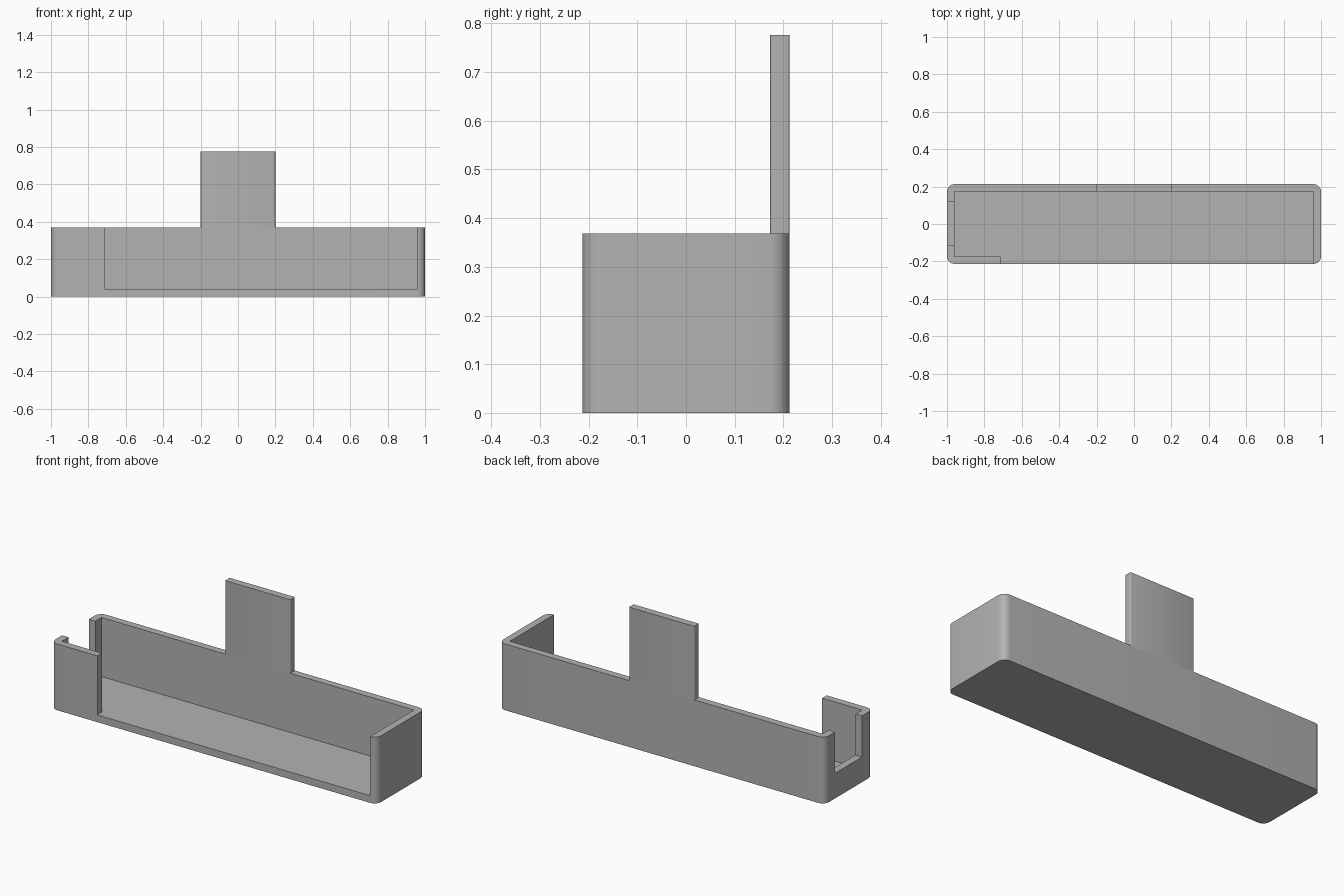
import bpy, bmesh, math
from mathutils import Vector

if "Cube" in bpy.data.objects:
    bpy.data.objects.remove(bpy.data.objects["Cube"])

HALF_Y, RIM, TOP, WALL = 0.213, 0.368, 0.776, 0.04

grey = bpy.data.materials.new("plain grey")
grey.use_nodes = True
colour = (0.45, 0.45, 0.45, 1)
grey.diffuse_color = colour
grey.node_tree.nodes["Principled BSDF"].inputs["Base Color"].default_value = colour


def box(name, low, high, radius=0, segments=8):
    """Box between two corners, with optionally rounded vertical edges."""
    low, high = Vector(low), Vector(high)
    bm = bmesh.new()
    bmesh.ops.create_cube(bm, size=1)
    for v in bm.verts:
        v.co = (low + high) / 2 + v.co * (high - low)
    if radius:
        upright = [e for e in bm.edges
                   if abs(e.verts[0].co.z - e.verts[1].co.z) > 0.01]
        bmesh.ops.bevel(bm, geom=upright, offset=radius, segments=segments,
                        profile=0.5, affect='EDGES')
    mesh = bpy.data.meshes.new(name)
    bm.to_mesh(mesh)
    bm.free()
    mesh.materials.append(grey)
    obj = bpy.data.objects.new(name, mesh)
    bpy.context.collection.objects.link(obj)
    return obj


def cut(target, low, high):
    """Remove a box-shaped space from the target."""
    cutter = box("cutter", low, high)
    cutter.hide_render = True
    mod = target.modifiers.new("cut", 'BOOLEAN')
    mod.operation, mod.solver, mod.object = 'DIFFERENCE', 'EXACT', cutter
    bpy.context.view_layer.objects.active = target
    bpy.ops.object.modifier_apply(modifier=mod.name)
    bpy.data.objects.remove(cutter)


# Tray with rounded upright corners
tray = box("tray", (-1, -HALF_Y, 0), (1, HALF_Y, RIM), WALL)
inner_x, inner_y = 1 - WALL, HALF_Y - WALL
# Hollow inside
cut(tray, (-inner_x, -inner_y, WALL), (inner_x, inner_y, 1))
# Open front, leaving a short wall on the right
cut(tray, (-0.715, -0.5, WALL), (inner_x, -0.1, 1))
# Notch in the right end wall
cut(tray, (-1.2, -0.115, 0.14), (-0.9, 0.12, 1))

# Upright tab on the back wall
tab = box("back_tab", (-0.2, inner_y, RIM), (0.2, HALF_Y, TOP), 0.005, 3)

# Smooth the rounded corners only
for obj in (tray, tab):
    bpy.ops.object.select_all(action='DESELECT')
    obj.select_set(True)
    bpy.context.view_layer.objects.active = obj
    bpy.ops.object.shade_smooth_by_angle(angle=math.radians(35))
